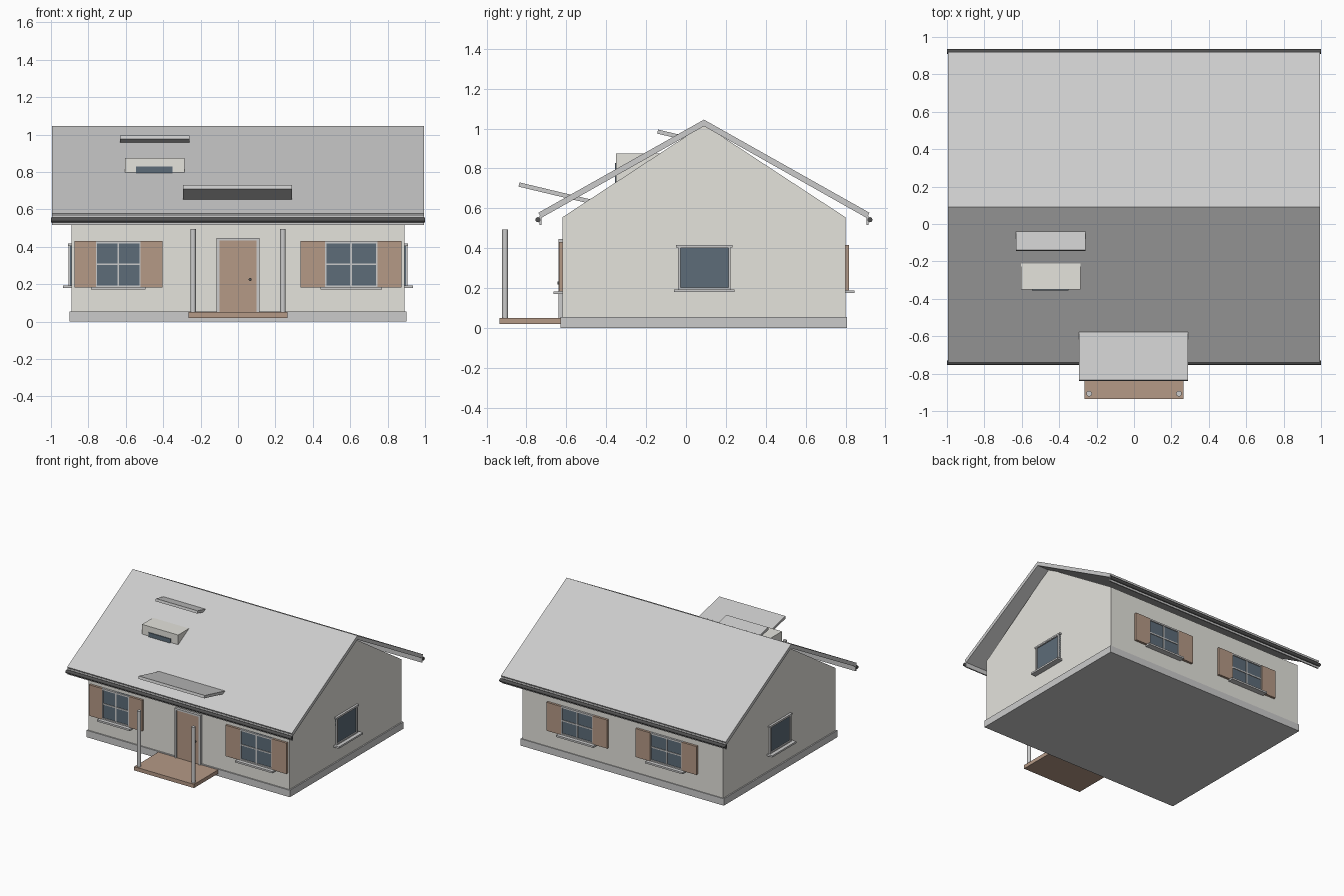
import bpy, bmesh
from math import pi
from mathutils import Matrix

if "Cube" in bpy.data.objects:
    bpy.data.objects.remove(bpy.data.objects["Cube"])


def material(name, rgb):
    m = bpy.data.materials.new(name)
    m.diffuse_color = (*rgb, 1)
    m.use_nodes = True
    m.node_tree.nodes["Principled BSDF"].inputs["Base Color"].default_value = m.diffuse_color
    return m


CREAM = material("cream", (0.78, 0.77, 0.72))
WOOD = material("wood", (0.46, 0.32, 0.24))
GLASS = material("glass", (0.11, 0.15, 0.19))
DARK = material("dark_metal", (0.08, 0.08, 0.08))


def finish(name, bm, mat=None):
    bmesh.ops.recalc_face_normals(bm, faces=bm.faces)
    me = bpy.data.meshes.new(name)
    bm.to_mesh(me)
    bm.free()
    ob = bpy.data.objects.new(name, me)
    bpy.context.collection.objects.link(ob)
    if mat:
        me.materials.append(mat)
    return ob


def box(name, x, y, z, mat=None):
    """Box from (min, max) ranges."""
    bm = bmesh.new()
    bmesh.ops.create_cube(bm, size=1)
    for v in bm.verts:
        v.co = [(r[0] + r[1]) / 2 + c * (r[1] - r[0]) for r, c in zip((x, y, z), v.co)]
    return finish(name, bm, mat)


def extrude_x(name, profile, x0, x1, mat=None):
    """Extrude a (y, z) profile along x."""
    bm = bmesh.new()
    face = bm.faces.new([bm.verts.new((x0, y, z)) for y, z in profile])
    new = bmesh.ops.extrude_face_region(bm, geom=[face])["geom"]
    bmesh.ops.translate(bm, vec=(x1 - x0, 0, 0),
                        verts=[g for g in new if isinstance(g, bmesh.types.BMVert)])
    return finish(name, bm, mat)


def cylinder(name, centre, r, length, axis="Z", mat=None, sides=16):
    bm = bmesh.new()
    bmesh.ops.create_cone(bm, cap_ends=True, segments=sides, radius1=r, radius2=r, depth=length)
    if axis != "Z":
        bmesh.ops.rotate(bm, verts=bm.verts, matrix=Matrix.Rotation(pi / 2, 3, "Y" if axis == "X" else "X"))
    bmesh.ops.translate(bm, verts=bm.verts, vec=centre)
    ob = finish(name, bm, mat)
    for p in ob.data.polygons:
        p.use_smooth = len(p.vertices) == 4
    return ob


# which wall: (runs along, outward sign, wall plane)
WALLS = {"front": ("x", -1, -0.62), "back": ("x", 1, 0.80),
         "left": ("y", -1, -0.89), "right": ("y", 1, 0.89)}


def on_wall(name, wall, u, d, z, mat=None):
    """Box on a wall: u along it, d outward from it."""
    along, s, plane = WALLS[wall]
    n = sorted((plane + s * d[0], plane + s * d[1]))
    return box(name, u, n, z, mat) if along == "x" else box(name, n, u, z, mat)


def window(name, wall, c, half, z0, z1, shutter=0):
    t = 0.012
    on_wall(name + "_glass", wall, (c - half, c + half), (-0.01, 0.008), (z0, z1), GLASS)
    for s in (-1, 1):
        e = sorted((c + s * half, c + s * (half - t)))
        on_wall(name + "_jamb", wall, e, (0, 0.016), (z0, z1))
    for z in (z0, z1 - t):
        on_wall(name + "_rail", wall, (c - half, c + half), (0, 0.016), (z, z + t))
    on_wall(name + "_sill", wall, (c - half - 0.02, c + half + 0.02), (0, 0.045), (z0 - 0.012, z0 + 0.002))
    if shutter:
        zm = (z0 + z1) / 2
        on_wall(name + "_upright_bar", wall, (c - 0.005, c + 0.005), (0, 0.013), (z0, z1))
        on_wall(name + "_cross_bar", wall, (c - half, c + half), (0, 0.013), (zm - 0.005, zm + 0.005))
        for s in (-1, 1):
            e = sorted((c + s * (half - 0.005), c + s * (half + shutter)))
            on_wall(name + "_shutter", wall, e, (0, 0.018), (z0, z1), WOOD)
    else:
        on_wall(name + "_lintel", wall, (c - half - 0.01, c + half + 0.01), (0, 0.018), (z1 - 0.008, z1 + 0.004))


# Body
box("foundation", (-0.9, 0.9), (-0.63, 0.807), (0, 0.055))
extrude_x("walls", [(-0.62, 0.05), (0.80, 0.05), (0.80, 0.555), (0.09, 1.02), (-0.62, 0.555)],
          -0.89, 0.89, CREAM)

# Roof halves with fascia and gutter, mirrored about the ridge
for s, side in ((1, "front"), (-1, "back")):
    def f(y):
        return 0.09 + s * (y - 0.09)
    extrude_x("roof_" + side, [(f(0.09), 1.045), (f(-0.74), 0.578), (f(-0.726), 0.552), (f(0.09), 1.012)],
              -0.995, 0.995)
    box("fascia_" + side, (-0.995, 0.995), sorted((f(-0.734), f(-0.724))), (0.517, 0.565))
    cylinder("gutter_" + side, (0, f(-0.742), 0.543), 0.013, 2.0, "X", DARK, 12)

# Porch: deck, posts and up-tilted roof
box("porch_deck", (-0.265, 0.265), (-0.935, -0.62), (0.02, 0.05), WOOD)
for s in (-1, 1):
    cylinder("porch_post", (s * 0.24, -0.907, 0.272), 0.015, 0.446)
extrude_x("porch_roof", [(-0.835, 0.73), (-0.84, 0.709), (-0.455, 0.617), (-0.45, 0.638)], -0.295, 0.29)

# Dormer: box, window and up-tilted roof
box("dormer_box", (-0.605, -0.285), (-0.35, -0.10), (0.68, 0.875), CREAM)
box("dormer_window", (-0.545, -0.35), (-0.356, -0.34), (0.72, 0.828), GLASS)
extrude_x("dormer_roof", [(-0.14, 0.995), (-0.145, 0.975), (0.045, 0.93), (0.05, 0.95)], -0.63, -0.26)

# Door
on_wall("door", "front", (-0.10, 0.10), (-0.01, 0.012), (0.05, 0.435), WOOD)
for s in (-1, 1):
    on_wall("door_jamb", "front", sorted((s * 0.10, s * 0.115)), (0, 0.02), (0.05, 0.447))
on_wall("door_header", "front", (-0.115, 0.115), (0, 0.02), (0.433, 0.447))
cylinder("door_knob", (0.065, -0.638, 0.225), 0.008, 0.014, "Y", DARK, 12)

# Windows
window("front_left_window", "front", -0.64, 0.125, 0.182, 0.43, 0.11)
window("front_right_window", "front", 0.605, 0.145, 0.182, 0.43, 0.125)
for c in (-0.395, 0.395):
    window("back_window", "back", c, 0.145, 0.187, 0.415, 0.125)
for wall in ("left", "right"):
    window(wall + "_window", wall, 0.092, 0.132, 0.192, 0.412)
